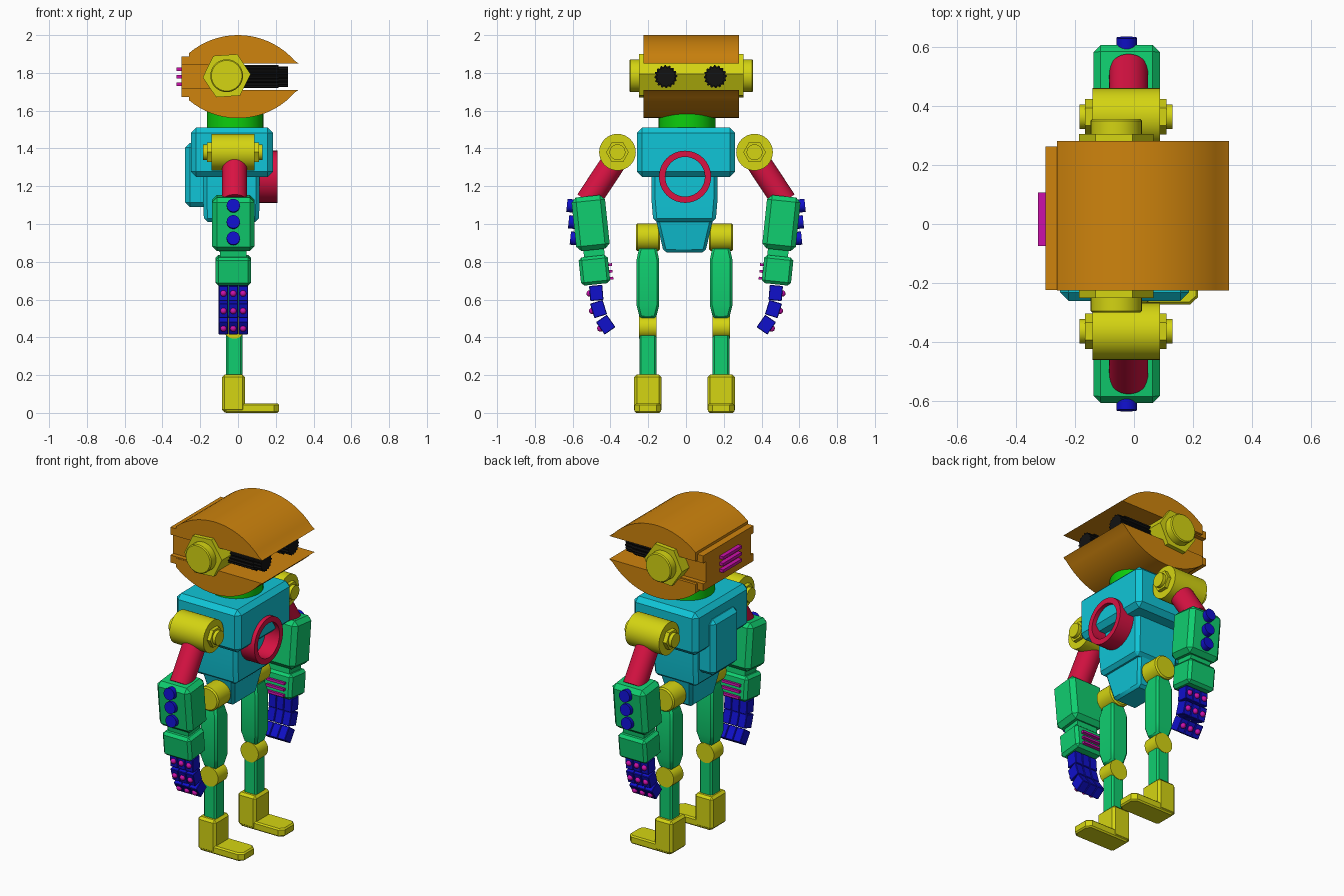
import bpy, bmesh
from math import cos, sin, pi, radians
from mathutils import Matrix, Vector

cube = bpy.data.objects.get("Cube")
if cube:
    bpy.data.objects.remove(cube)


def material(name, *rgb):
    m = bpy.data.materials.new(name)
    m.use_nodes = True
    m.diffuse_color = (*rgb, 1)
    m.node_tree.nodes["Principled BSDF"].inputs["Base Color"].default_value = (*rgb, 1)
    return m


ORANGE = material("orange", .62, .23, .004)
YELLOW = material("yellow", .66, .66, .006)
CYAN = material("cyan", .005, .56, .68)
RED = material("red", .69, .006, .055)
GREEN = material("sea green", .005, .62, .16)
LIME = material("bright green", .004, .62, .004)
BLUE = material("blue", .005, .005, .6)
PINK = material("magenta", .6, .005, .4)
BLACK = material("black", .006, .006, .006)


def finish(name, bm, mat, matrix=None, bevel=0):
    """Turn a bmesh into a shaded object, chamfering its hard edges."""
    bmesh.ops.recalc_face_normals(bm, faces=bm.faces)
    if bevel:
        hard = [e for e in bm.edges if e.calc_face_angle(0) > radians(50)]
        bmesh.ops.bevel(bm, geom=hard, offset=bevel, segments=1,
                        affect='EDGES', clamp_overlap=True)
    if matrix:
        bm.transform(matrix)
    me = bpy.data.meshes.new(name)
    bm.to_mesh(me)
    bm.free()
    me.materials.append(mat)
    ob = bpy.data.objects.new(name, me)
    bpy.context.collection.objects.link(ob)
    bpy.ops.object.select_all(action='DESELECT')
    ob.select_set(True)
    bpy.context.view_layer.objects.active = ob
    bpy.ops.object.shade_smooth_by_angle(angle=radians(30))
    return ob


def skin(loops):
    """Join matching loops of points and cap both ends."""
    bm = bmesh.new()
    rings = [[bm.verts.new(p) for p in loop] for loop in loops]
    n = len(rings[0])
    for a, b in zip(rings, rings[1:]):
        for i in range(n):
            bm.faces.new((a[i], a[(i + 1) % n], b[(i + 1) % n], b[i]))
    bm.faces.new(rings[0])
    bm.faces.new(rings[-1])
    return bm


def prism(name, profile, axis, lo, hi, mat, bevel=0):
    place = {'x': lambda u, v, w: (w, u, v), 'y': lambda u, v, w: (u, w, v),
             'z': lambda u, v, w: (u, v, w)}[axis]
    return finish(name, skin([[place(u, v, w) for u, v in profile] for w in (lo, hi)]),
                  mat, bevel=bevel)


def ngon(u, v, r, n=32, phase=0.0):
    return [(u + r * cos(phase + 2 * pi * i / n), v + r * sin(phase + 2 * pi * i / n))
            for i in range(n)]


def loft(name, loc, sections, mat, tilt=0, bevel=0):
    """Rectangular sections (z, x width, y width) stacked upward."""
    loops = [[(a * wx / 2, b * wy / 2, z) for a, b in ((-1, -1), (1, -1), (1, 1), (-1, 1))]
             for z, wx, wy in sections]
    m = Matrix.Translation(loc) @ Matrix.Rotation(radians(tilt), 4, 'X')
    return finish(name, skin(loops), mat, m, bevel)


def box(name, loc, size, mat, tilt=0, bevel=0):
    x, y, z = size
    return loft(name, loc, [(-z / 2, x, y), (z / 2, x, y)], mat, tilt, bevel)


def rod(name, p, q, r, mat, n=32):
    p, d = Vector(p), Vector(q) - Vector(p)
    m = Matrix.Translation(p) @ d.to_track_quat('Z', 'Y').to_matrix().to_4x4()
    loops = [[(u, v, w) for u, v in ngon(0, 0, r, n)] for w in (0, d.length)]
    return finish(name, skin(loops), mat, m)


# Head: two curved shells around an open mouth
MID = 1.78
for name, s in (("upper_jaw", 1), ("lower_jaw", -1)):
    arc = [(.397 * cos(radians(a)), .217 - .39 + .393 * sin(radians(a)))
           for a in range(36, 132, 5)]
    outline = [(.32, .07)] + arc + [(-.26, .12), (-.26, .07)]
    prism(name, [(x, MID + s * max(z, .07)) for x, z in outline], 'y', -.225, .28, ORANGE)

# Back of the head with side channels and a vent
box("head_back_core", (-.215, .02, MID), (.17, .43, .2), ORANGE)
for s in (-1, 1):
    box("head_back_rail", (-.215, .02, MID + s * .085), (.17, .485, .045), ORANGE)
for i in (-1, 0, 1):
    box("head_vent", (-.31, .016, MID + i * .04), (.03, .18, .018), PINK)

# Jaw hinge bolt
prism("jaw_hinge_hex", ngon(-.06, 1.785, .127, 6, radians(4)), 'y', -.25, .305, YELLOW)
prism("jaw_hinge_pin", ngon(-.06, 1.785, .087), 'y', -.30, .355, YELLOW, .006)

# Ridged eyes
for y in (-.107, .155):
    for part, r, lo, hi in (("eye_barrel", .061, .0, .215), ("eye_tip", .054, .2, .265)):
        teeth = [(y + (r - .007 * (i // 2 % 2)) * cos(2 * pi * i / 64),
                  MID + (r - .007 * (i // 2 % 2)) * sin(2 * pi * i / 64)) for i in range(64)]
        prism(part, teeth, 'x', lo, hi, BLACK)

# Neck and body
prism("neck", ngon(-.015, .005, .15), 'z', 1.46, 1.66, LIME)
box("chest", (-.032, 0, 1.38), (.435, .52, .26), CYAN, bevel=.028)
loft("torso", (-.035, -.008, 0), [(1.01, .29, .33), (1.13, .3, .35), (1.3, .3, .35)],
     CYAN, bevel=.02)
loft("pelvis", (-.028, -.008, 0), [(.85, .16, .22), (1.03, .22, .305)], CYAN, bevel=.015)
box("backpack", (-.19, .008, 1.26), (.18, .25, .34), CYAN, bevel=.025)

# Chest ring, a rectangle spun about the x axis
bm = bmesh.new()
corners = [bm.verts.new((x, 0, r)) for x, r in ((.09, .105), (.21, .105), (.21, .138), (.09, .138))]
edges = [bm.edges.new((corners[i - 1], corners[i])) for i in range(4)]
bmesh.ops.spin(bm, geom=corners + edges, cent=(0, 0, 0), axis=(1, 0, 0),
               angle=2 * pi, steps=40, use_merge=True)
bmesh.ops.remove_doubles(bm, verts=bm.verts, dist=.0005)
finish("chest_ring", bm, RED, Matrix.Translation((0, -.005, 1.25)))


def arm(s, side):
    cx = -.025
    # Shoulder
    prism(side + "_shoulder", ngon(s * .363, 1.38, .097), 'x', -.14, .088, YELLOW)
    prism(side + "_shoulder_nut", ngon(s * .363, 1.38, .06, 6), 'x', -.165, .11, YELLOW)
    prism(side + "_shoulder_pin", ngon(s * .363, 1.38, .042), 'x', -.185, .13, YELLOW)
    rod(side + "_upper_arm", (-.018, s * .355, 1.37), (-.018, s * .52, 1.12), .066, RED)
    # Forearm and wrist
    box(side + "_forearm", (cx, s * .505, 1.005), (.225, .178, .285), GREEN, -6 * s, .025)
    box(side + "_wrist_joint", (cx, s * .487, .85), (.14, .11, .08), GREEN, -6 * s)
    box(side + "_wrist", (cx, s * .485, .755), (.19, .155, .15), GREEN, -6 * s, .016)
    tilt = radians(6)
    out = Vector((0, s * cos(tilt), sin(tilt)))
    down = Vector((0, -s * sin(tilt), cos(tilt))) * -1
    down.y = -s * sin(tilt)
    for i in (-1, 0, 1):
        p = Vector((cx, s * .505, 1.0)) + down * (i * .087)
        rod(side + "_button", p + out * .08, p + out * .117, .035, BLUE)
        q = Vector((cx, s * .485, .757)) + down * (i * .036)
        box(side + "_wrist_vent", q - out * .082, (.12, .03, .014), PINK, -6 * s)
    # Curled fingers with knuckle studs
    for x in (-.077, cx, .027):
        for y, z, t in ((.475, .635, 5), (.463, .55, 17), (.425, .467, 35)):
            a = radians(t)
            box(side + "_finger", (x, s * y, z), (.05, .07, .08), BLUE, -t * s, .003)
            knob = Vector((x, s * (y + .035 * cos(a)), z - .035 * sin(a)))
            bm = bmesh.new()
            bmesh.ops.create_uvsphere(bm, u_segments=12, v_segments=8, radius=.017)
            finish(side + "_knuckle", bm, PINK, Matrix.Translation(knob))


def leg(s, side):
    cx, cy = -.02, -.008 + s * .194
    prism(side + "_hip", ngon(cx, .93, .072), 'y', cy - .064, cy + .064, YELLOW, .008)
    loft(side + "_thigh", (cx, cy, 0),
         [(.5, .085, .085), (.57, .115, .12), (.81, .115, .12), (.88, .085, .09)],
         GREEN, bevel=.012)
    prism(side + "_knee", ngon(cx, .453, .06), 'y', cy - .047, cy + .047, YELLOW)
    box(side + "_shin", (cx, cy, .32), (.085, .09, .28), GREEN, bevel=.01)
    box(side + "_ankle", (-.024, cy, .103), (.122, .145, .2), YELLOW, bevel=.014)
    # Toe plate with clipped front corners
    w = .07
    toe = [(-.07, -w), (.19, -w), (.217, -w + .025), (.217, w - .025), (.19, w), (-.07, w)]
    prism(side + "_toe", [(x, cy + y) for x, y in toe], 'z', .0, .05, YELLOW, .008)


for s, side in ((-1, "right"), (1, "left")):
    arm(s, side)
    leg(s, side)
